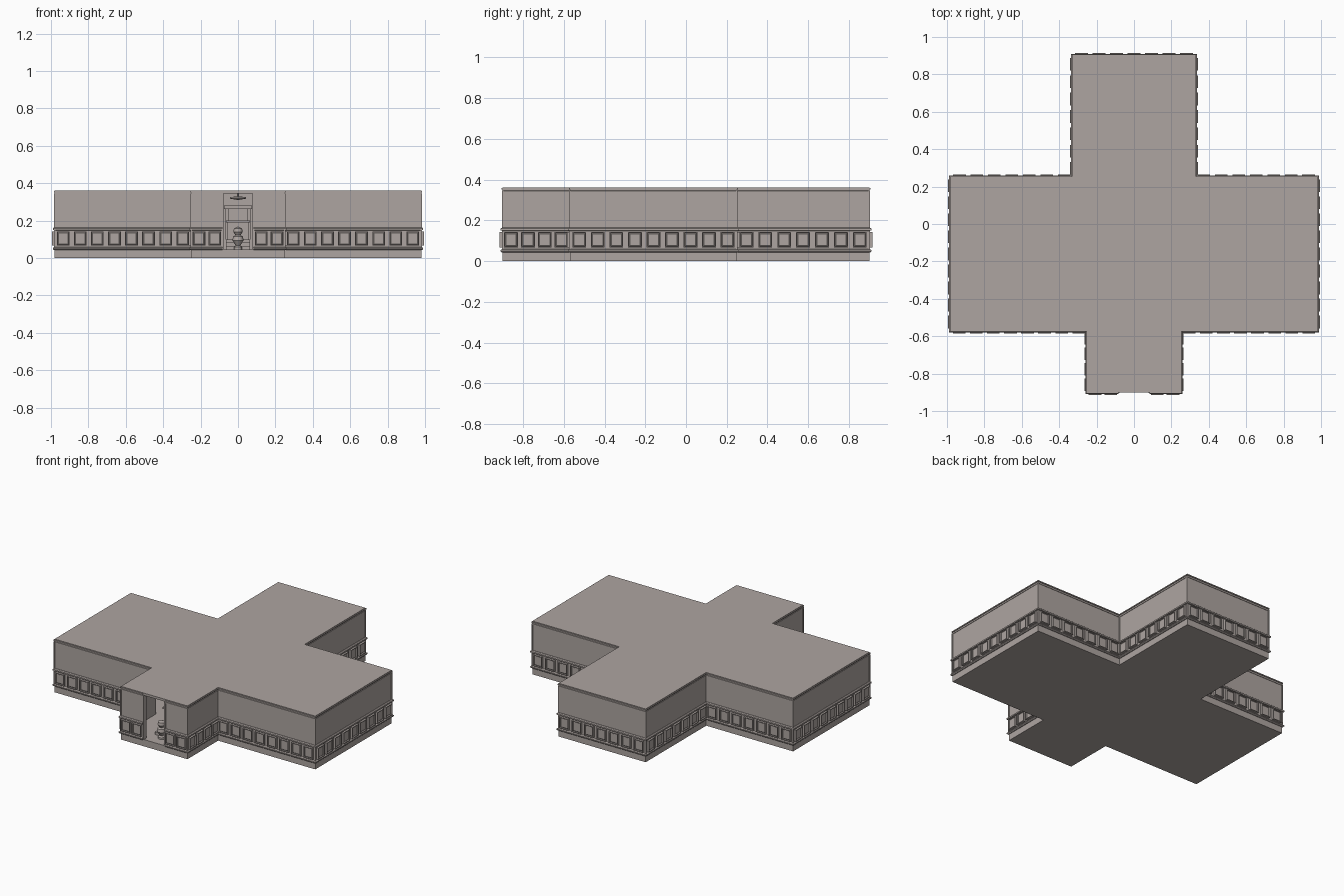
import bpy, bmesh
from mathutils import Vector, Matrix

cube = bpy.data.objects.get("Cube")
if cube:
    bpy.data.objects.remove(cube)

stone = bpy.data.materials.new("warm grey stone")
stone.use_nodes = True
COLOUR = (0.42, 0.375, 0.355, 1)
stone.diffuse_color = COLOUR
stone.node_tree.nodes["Principled BSDF"].inputs["Base Color"].default_value = COLOUR


def finish(name, bm):
    bmesh.ops.recalc_face_normals(bm, faces=bm.faces)
    mesh = bpy.data.meshes.new(name)
    bm.to_mesh(mesh)
    bm.free()
    mesh.materials.append(stone)
    obj = bpy.data.objects.new(name, mesh)
    bpy.context.collection.objects.link(obj)
    return obj


def add_box(bm, x0, x1, y0, y1, z0, z1):
    size = Matrix.Diagonal((x1 - x0, y1 - y0, z1 - z0, 1))
    mid = Matrix.Translation(((x0 + x1) / 2, (y0 + y1) / 2, (z0 + z1) / 2))
    return bmesh.ops.create_cube(bm, size=1, matrix=mid @ size)


def box(name, *bounds):
    bm = bmesh.new()
    add_box(bm, *bounds)
    return finish(name, bm)


def lathe(name, x, y, profile, sides=16):
    bm = bmesh.new()
    verts = [bm.verts.new((r, 0, z)) for r, z in profile]
    edges = [bm.edges.new(pair) for pair in zip(verts, verts[1:])]
    bmesh.ops.spin(bm, geom=verts + edges, axis=(0, 0, 1), cent=(0, 0, 0),
                   steps=sides, angle=6.283185)
    bmesh.ops.remove_doubles(bm, verts=bm.verts, dist=0.0005)
    bmesh.ops.translate(bm, verts=bm.verts, vec=(x, y, 0))
    return finish(name, bm)


# Cross-shaped wall line, running round from one door jamb to the other
DOOR = 0.083
half = [(DOOR, -0.9), (0.25, -0.9), (0.25, -0.57), (0.98, -0.57),
        (0.98, 0.25), (0.327, 0.25), (0.327, 0.9)]
path = [Vector(p) for p in half + [(-x, y) for x, y in reversed(half)]]


def outward(a, b):
    d = (b - a).normalized()
    return Vector((d.y, -d.x))


def offset_path(points, dist):
    norms = [outward(a, b) for a, b in zip(points, points[1:])]
    moved = []
    for i, p in enumerate(points):
        before, after = norms[max(i - 1, 0)], norms[min(i, len(norms) - 1)]
        moved.append(p + (before if before == after else before + after) * dist)
    return moved


def sweep(name, profile):
    """Sweep a closed (offset, height) profile along the wall line."""
    bm = bmesh.new()
    lines = []
    for dist, z in profile:
        lines.append([bm.verts.new((p.x, p.y, z)) for p in offset_path(path, dist)])
    for a, b in zip(lines, lines[1:] + lines[:1]):
        for i in range(len(path) - 1):
            bm.faces.new((a[i], a[i + 1], b[i + 1], b[i]))
    bm.faces.new([line[0] for line in lines])
    bm.faces.new([line[-1] for line in reversed(lines)])
    return finish(name, bm)


def band(name, inner, outer, z0, z1):
    return sweep(name, [(inner, z0), (outer, z0), (outer, z1), (inner, z1)])


# Foundation and floor, one slab over the whole cross
bm = bmesh.new()
floor = bm.faces.new([bm.verts.new((p.x, p.y, 0)) for p in path])
top = bmesh.ops.extrude_face_region(bm, geom=[floor])["geom"]
bmesh.ops.translate(bm, vec=(0, 0, 0.046),
                    verts=[v for v in top if isinstance(v, bmesh.types.BMVert)])
finish("foundation", bm)

# Walls and horizontal mouldings
band("outer_wall", -0.02, 0, 0.046, 0.346)
sweep("lower_rail", [(0, 0.043), (0.005, 0.043), (0.01, 0.048), (0.01, 0.055), (0, 0.06)])
sweep("upper_rail", [(0, 0.148), (0.01, 0.15), (0.01, 0.159), (0.004, 0.164), (0, 0.164)])
sweep("cornice", [(-0.02, 0.338), (0.003, 0.338), (0.003, 0.345), (0, 0.346),
                  (0, 0.351), (0.005, 0.351), (0.005, 0.358), (-0.02, 0.358)])

# Flat roof, one slab over each bay
for name, x0, x1, y0, y1 in (
        ("roof_centre", -0.327, 0.327, -0.57, 0.25),
        ("roof_left", 0.327, 0.98, -0.57, 0.25),
        ("roof_right", -0.98, -0.327, -0.57, 0.25),
        ("roof_rear", -0.327, 0.327, 0.25, 0.9),
        ("roof_porch", -0.25, 0.25, -0.9, -0.57)):
    box(name, x0, x1, y0, y1, 0.346, 0.362)

# Corner trims
bm = bmesh.new()
for p in path[1:-1]:
    add_box(bm, p.x - 0.004, p.x + 0.004, p.y - 0.004, p.y + 0.004, 0.046, 0.346)
finish("corner_trims", bm)

# Row of framed, recessed panels along each wall
bm = bmesh.new()
for a, b in zip(path, path[1:]):
    normal, run = outward(a, b), (b - a).normalized()
    length = (b - a).length
    count = max(1, round(length / 0.088))
    pitch = length / count
    turn = Matrix(((run.x, normal.x, 0, 0), (run.y, normal.y, 0, 0),
                   (0, 0, 1, 0), (0, 0, 0, 1)))
    for i in range(count):
        centre = a + run * pitch * (i + 0.5)
        verts = add_box(bm, -0.034, 0.034, 0, 0.015, 0.066, 0.143)["verts"]
        faces = {f for v in verts for f in v.link_faces}
        face = max(faces, key=lambda f: f.calc_center_median().y)
        bmesh.ops.inset_individual(bm, faces=[face], thickness=0.007)
        extra = bmesh.ops.extrude_discrete_faces(bm, faces=[face])["faces"][0]
        bmesh.ops.translate(bm, verts=extra.verts, vec=(0, -0.01, 0))
        inner = list(extra.verts)
        # centre field raised a little inside the frame
        bmesh.ops.inset_individual(bm, faces=[extra], thickness=0.006, depth=0.003)
        everything = {v for f in faces if f.is_valid for v in f.verts}
        everything |= set(verts) | set(inner) | set(extra.verts)
        everything |= {v for q in list(everything) for e in q.link_edges for v in e.verts}
        bmesh.ops.transform(bm, verts=list(everything),
                            matrix=Matrix.Translation((centre.x, centre.y, 0)) @ turn)
bmesh.ops.remove_doubles(bm, verts=bm.verts, dist=0.0001)
finish("wall_panels", bm)

# Doorway jambs
for side, name in ((-1, "right_jamb"), (1, "left_jamb")):
    xs = sorted((side * 0.077, side * 0.087))
    box(name, *xs, -0.904, -0.875, 0.046, 0.346)

# Entrance hall: steps, counter, shelves, urn and hanging lamp
for i in range(3):
    box(f"step_{i + 1}", -0.065, 0.065, -0.8 + i * 0.03, -0.62, 0.046 + i * 0.018, 0.064 + i * 0.018)
box("counter", -0.055, 0.055, -0.71, -0.64, 0.1, 0.19)
box("counter_top", -0.065, 0.065, -0.72, -0.63, 0.19, 0.2)
for side, name in ((-1, "right_pillar"), (1, "left_pillar")):
    xs = sorted((side * 0.052, side * 0.068))
    box(name, *xs, -0.64, -0.62, 0.1, 0.27)
box("lintel", -0.075, 0.075, -0.65, -0.61, 0.262, 0.282)
lathe("urn", 0, -0.82, [(0, 0.046), (0.022, 0.046), (0.022, 0.058), (0.012, 0.066), (0.03, 0.095),
                        (0.026, 0.115), (0.014, 0.122), (0.025, 0.14), (0.022, 0.158), (0, 0.168)])
lathe("hanging_lamp", 0, -0.74, [(0.005, 0.346), (0.005, 0.33), (0.04, 0.326), (0.045, 0.318), (0, 0.31)])
for name in ("urn", "hanging_lamp"):
    obj = bpy.data.objects[name]
    bpy.ops.object.select_all(action="DESELECT")
    obj.select_set(True)
    bpy.context.view_layer.objects.active = obj
    bpy.ops.object.shade_smooth_by_angle()
